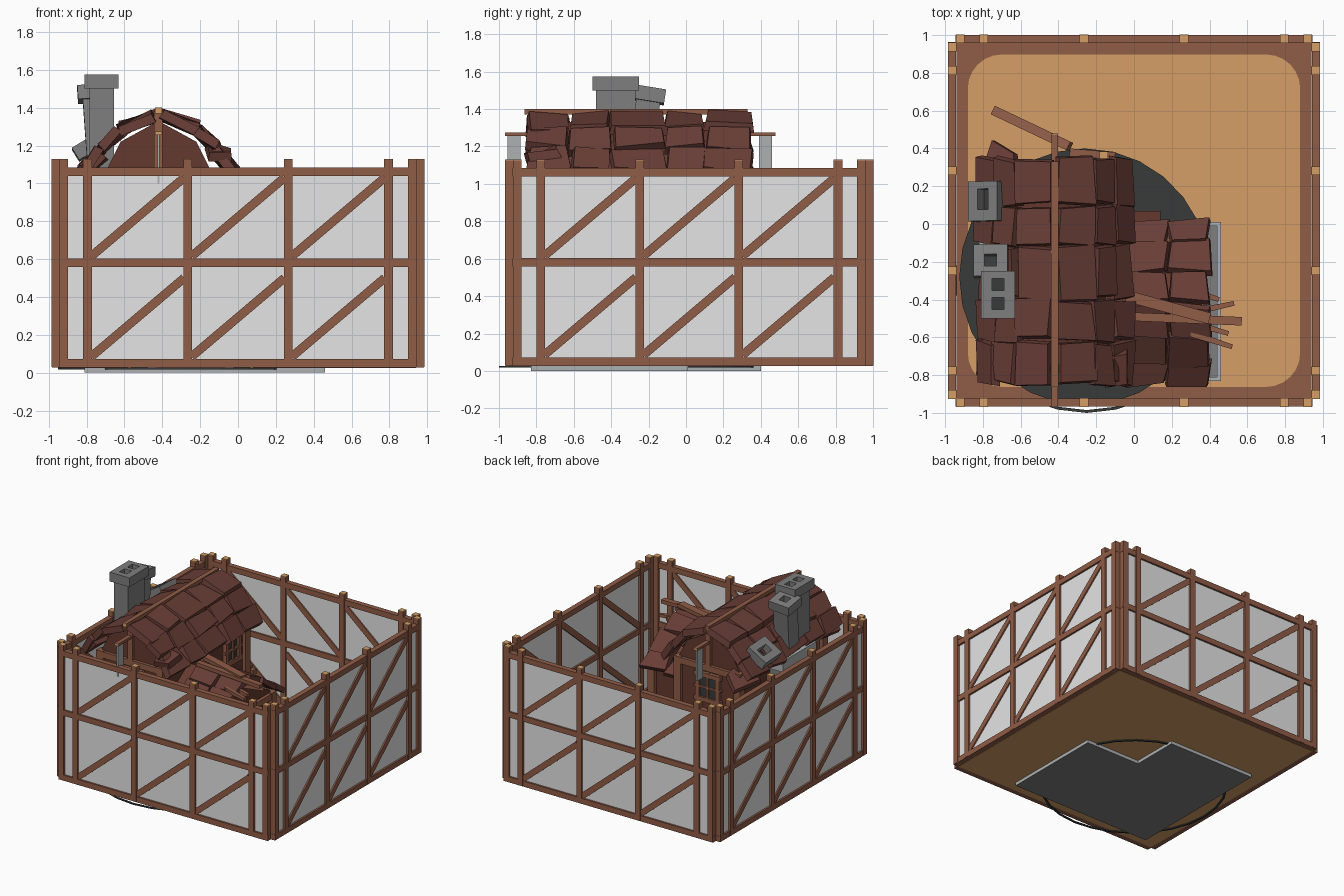
import bpy, bmesh, math, random
from mathutils import Vector as V, Matrix

if "Cube" in bpy.data.objects:
    bpy.data.objects.remove(bpy.data.objects["Cube"])
random.seed(4)

def mat(name, r, g, b):
    m = bpy.data.materials.new(name)
    m.diffuse_color = (r, g, b, 1)
    m.use_nodes = True
    m.node_tree.nodes["Principled BSDF"].inputs["Base Color"].default_value = m.diffuse_color
    return m

TIMBER = mat("brown timber", .28, .108, .063)
TAN = mat("tan sand and cut wood", .66, .345, .135)
PANEL = mat("pale grey plaster", .78, .78, .78)
TILE = mat("maroon shingle", .14, .047, .037)
WALL = mat("dark red boards", .13, .042, .028)
STONE = mat("grey stone", .21, .21, .21)
DARK = mat("charcoal", .04, .044, .044)
LIGHT = mat("light stone", .42, .44, .45)

def finish(name, bm, *mats):
    bmesh.ops.recalc_face_normals(bm, faces=bm.faces)
    me = bpy.data.meshes.new(name)
    bm.to_mesh(me); bm.free()
    for m in mats:
        me.materials.append(m)
    ob = bpy.data.objects.new(name, me)
    bpy.context.collection.objects.link(ob)
    return ob

def hexa(name, low, high, m):
    """Solid between two quads."""
    bm = bmesh.new()
    a = [bm.verts.new(p) for p in low]
    b = [bm.verts.new(p) for p in high]
    bm.faces.new(a); bm.faces.new(b)
    for i in range(4):
        j = (i + 1) % 4
        bm.faces.new((a[i], a[j], b[j], b[i]))
    return finish(name, bm, m)

def box(name, x0, x1, y0, y1, z0, z1, m):
    q = [(x0, y0), (x1, y0), (x1, y1), (x0, y1)]
    return hexa(name, [(*p, z0) for p in q], [(*p, z1) for p in q], m)

def beam(name, p0, p1, w, t, m=TIMBER, out=(0, 0, 1), taper=1):
    """Bar from p0 to p1, t thick along out and w across it."""
    p0, p1, out = V(p0), V(p1), V(out)
    d = (p1 - p0).normalized()
    o = (out - d * out.dot(d)).normalized()
    s = d.cross(o)
    ring = [s * (w / 2 * a) + o * (t / 2 * b) for a, b in ((-1, -1), (1, -1), (1, 1), (-1, 1))]
    return hexa(name, [p0 + r for r in ring], [p1 + r * taper for r in ring], m)

def prism(name, pts, f0, f1, *mats):
    """Polygon extruded between two placement functions."""
    bm = bmesh.new()
    a = [bm.verts.new(f0(*p)) for p in pts]
    b = [bm.verts.new(f1(*p)) for p in pts]
    bm.faces.new(a); bm.faces.new(b)
    for i in range(len(pts)):
        j = (i + 1) % len(pts)
        bm.faces.new((a[i], a[j], b[j], b[i]))
    return finish(name, bm, *mats)

def plate(name, pts, z0, z1, *mats):
    return prism(name, pts, lambda x, y: (x, y, z0), lambda x, y: (x, y, z1), *mats)

def oval(cx, cy, rx, ry, n):
    return [(cx + rx * math.cos(2 * math.pi * i / n), cy + ry * math.sin(2 * math.pi * i / n)) for i in range(n)]

# ground: sand slab, brown margin, rounded sand area
CY = .0175
box("ground_slab", -.94, .94, CY - .94, CY + .94, .026, .04, TAN)
box("ground_margin", -.94, .94, CY - .94, CY + .94, .04, .045, TIMBER)
rounded = []
for k, (sx, sy) in enumerate(((1, 1), (-1, 1), (-1, -1), (1, -1))):
    for i in range(7):
        a = math.pi / 2 * (k + i / 6)
        rounded.append((sx * .70 + .18 * math.cos(a), CY + sy * .70 + .18 * math.sin(a)))
plate("sand_area", rounded, .045, .052, TAN)
plate("scorched_ground", oval(-.26, -.28, .665, .68, 28), .052, .06, DARK)

# thin scorched rim showing under the slab
bm = bmesh.new()
rings = [[bm.verts.new((x, y, z)) for x, y in oval(-.25, -.3, r, r, 28)]
         for r, z in ((.7, .018), (.7, .027), (.685, .027), (.685, .018))]
for k in range(4):
    for i in range(28):
        j = (i + 1) % 28
        bm.faces.new((rings[k][i], rings[k][j], rings[(k + 1) % 4][j], rings[(k + 1) % 4][i]))
finish("scorched_rim", bm, DARK)

# four timber-framed enclosure walls
for n, side in enumerate(("front", "right", "back", "left")):
    R = Matrix.Rotation(n * math.pi / 2, 3, 'Z')
    out = R @ V((0, -1, 0))
    P = lambda u, z, d=-.9625: R @ V((u, d, z)) + V((0, CY, 0))
    beam(side + "_panel", P(-.93, .55), P(.93, .55), 1.0, .012, PANEL, out)
    for z in (.05, .58, 1.062):
        beam(side + "_rail", P(-.945, z), P(.945, z), .045, .042, TIMBER, out)
    for u in (-.92, -.795, -.265, .265, .795, .92):
        beam(side + "_post", P(u, .03), P(u, 1.125), .046, .046, TIMBER, out)
        beam(side + "_post_top", P(u, 1.125), P(u, 1.13), .046, .046, TAN, out)
    for u in (-.775, -.245, .285):
        for z in (.07, .6):
            beam(side + "_brace", P(u, z + .015), P(u + .49, z + .43), .046, .034, TIMBER, out)

# L-shaped foundation, grey underneath, with a low rim around the wing
L = [(-.81, -.83), (.46, -.83), (.46, .01), (-.03, .01), (-.03, .4), (-.81, .4)]
f = plate("foundation", L, 0, .05, LIGHT, STONE)
for p in f.data.polygons:
    if p.normal.z < -.9:
        p.material_index = 1
box("foundation_top", -.8, .445, -.82, 0, .05, .07, STONE)
for x0, x1, y0, y1 in ((.44, .46, -.83, .01), (.3, .46, -.01, .01), (-.81, -.79, -.83, -.5), (-.81, .46, -.83, -.81)):
    box("foundation_rim", x0, x1, y0, y1, .04, .09, LIGHT)

# house bodies
RX = -.42
gable = [(-.27, .06), (.27, .06), (.27, 1.08), (.2, 1.22), (0, 1.33), (-.2, 1.22), (-.27, 1.08)]
prism("main_house", gable, lambda u, z: (RX + u, -.77, z), lambda u, z: (RX + u, .3, z), WALL)
WY = -.42
wing = [(-.33, .06), (.33, .06), (.33, .76), (0, .98), (-.33, .76)]
prism("wing_house", wing, lambda u, z: (-.2, WY + u, z), lambda u, z: (.36, WY + u, z), WALL)

# house frame
for x in (RX - .27, RX + .27):
    for y in (-.77, -.24, .3):
        beam("house_post", (x, y, .06), (x, y, 1.08), .06, .06, TIMBER, (1, 0, 0))
    for z in (.13, .6, 1.05):
        beam("house_rail", (x, -.8, z), (x, .33, z), .05, .05)
for y in (-.77, .3):
    for z in (.13, .6, 1.05):
        beam("gable_rail", (RX - .29, y, z), (RX + .29, y, z), .05, .05)
    beam("gable_post", (RX, y, 1.05), (RX, y, 1.38), .045, .05, TIMBER, (0, 1, 0))
for y in (WY - .33, WY + .33):
    beam("wing_post", (.36, y, .06), (.36, y, .76), .06, .06, TIMBER, (1, 0, 0))
    for z in (.13, .73):
        beam("wing_rail", (-.14, y, z), (.39, y, z), .05, .05)
for z in (.13, .73):
    beam("wing_end_rail", (.36, WY - .33, z), (.36, WY + .33, z), .05, .05)

# windows: dark pane, frame and cross bars
def window(c, out, w=.18, h=.2):
    c, out = V(c), V(out)
    up = V((0, 0, 1))
    s = up.cross(out)
    beam("window_pane", c - up * h / 2, c + up * h / 2, w, .02, DARK, out)
    for k, t in ((-1, .035), (0, .015), (1, .035)):
        a, b = s * (w / 2 * k), up * (h / 2 * k)
        beam("window_upright", c + a - up * (h / 2 + .02), c + a + up * (h / 2 + .02), t, .05, TIMBER, out)
        beam("window_bar", c + b - s * (w / 2 + .03), c + b + s * (w / 2 + .03), t, .05, TIMBER, out)

window((RX, .305, .89), (0, 1, 0))
window((RX, -.775, .89), (0, -1, 0))
window((RX, -.775, .38), (0, -1, 0))
window((RX + .275, .12, .89), (1, 0, 0), .16)
window((RX - .275, -.6, .89), (-1, 0, 0), .16)
window((.365, WY - .17, .46), (1, 0, 0), .16)
box("house_door", RX - .1, RX + .1, .3, .325, .06, .52, TIMBER)
box("door_step", -.05, .14, .0, .07, .05, .2, WALL)

# shingles: jittered chunky slabs laid along a slope
def shingle(quad, t, j=.017):
    q = [V(p) + V([random.uniform(-j, j) for _ in range(3)]) for p in quad]
    n = (q[1] - q[0]).cross(q[3] - q[0]).normalized()
    n = n if n.z > 0 else -n
    c = sum(q, V()) / 4
    hexa("shingle", q, [c + (p - c) * .93 + n * t for p in q], TILE)

def roof(place, profile, cols, t):
    for sgn in (-1, 1):
        for (u0, z0), (u1, z1) in zip(profile, profile[1:]):
            du, dz = (u1 - u0) * .12, (z1 - z0) * .12
            for a0, a1 in zip(cols, cols[1:]):
                k = random.uniform(0, .02)
                shingle([place(sgn * u0, a0, z0), place(sgn * u0, a1, z0),
                         place(sgn * (u1 + du), a1, z1 + dz + k), place(sgn * (u1 + du), a0, z1 + dz + k)], t)

roof(lambda u, a, z: (RX + u, a, z), [(0, 1.335), (.18, 1.265), (.28, 1.165), (.37, 1.05)],
     [-.85, -.62, -.4, -.11, .1, .35], .05)
roof(lambda u, a, z: (a, WY + u, z), [(0, .985), (.15, .91), (.3, .8), (.41, .72)],
     [-.05, .18, .4], .04)
# loosened shingles
shingle([(-.82, .2, 1.0), (-.62, .22, 1.08), (-.6, .38, 1.06), (-.73, .44, .98)], .04)
shingle([(-.16, -.85, 1.12), (-.04, -.85, 1.13), (-.03, -.68, 1.15), (-.16, -.68, 1.17)], .05)
shingle([(-.82, -.82, 1.02), (-.68, -.83, 1.13), (-.68, -.66, 1.13), (-.8, -.58, 1.04)], .04)

# ridge beam, through bar and hanging banners
beam("ridge_beam", (RX, -.86, 1.385), (RX, .33, 1.385), .038, .03)
beam("ridge_end", (RX, -.863, 1.385), (RX, -.858, 1.385), .038, .03, TAN)
beam("banner_bar", (RX, -.965, 1.265), (RX, .475, 1.265), .035, .02)
for y in (-.968, .474):
    beam("banner_bar_end", (RX, y, 1.265), (RX, y + .004, 1.265), .035, .02, TAN)
for b0 in (-.955, .39):
    box("banner", RX - .006, RX + .006, b0, b0 + .07, 1.0, 1.255, LIGHT)

# chimneys
def chimney(name, cx, cy, w, d, z0, z1, holes, lean=None, r=.032):
    parts = [box(name + "_stack", cx - w / 2, cx + w / 2, cy - d / 2, cy + d / 2, z0, z1 - .07, STONE)]
    xs = [cx - w / 2 - .025, cx - w / 4, cx + w / 4, cx + w / 2 + .025]
    ys = [cy - d / 2 - .02] + [y for h in holes for y in (h - r, h + r)] + [cy + d / 2 + .02]
    for i in (0, 2):
        parts.append(box(name + "_cap_side", xs[i], xs[i + 1], ys[0], ys[-1], z1 - .075, z1, STONE))
    for i in range(0, len(ys), 2):
        parts.append(box(name + "_cap_bar", xs[1], xs[2], ys[i], ys[i + 1], z1 - .075, z1, STONE))
    parts.append(box(name + "_flue", xs[1], xs[2], ys[0] + .01, ys[-1] - .01, z1 - .072, z1 - .064, DARK))
    if lean:
        piv = V((cx, cy, z0))
        T = Matrix.Translation(piv) @ Matrix.Rotation(lean[0], 4, 'X') @ Matrix.Rotation(lean[1], 4, 'Y') @ Matrix.Translation(-piv)
        for p in parts:
            p.data.transform(T)

chimney("main_chimney", -.72, -.375, .13, .21, .06, 1.575, (-.42, -.32))
chimney("cracked_chimney", -.725, -.27, .13, .13, 1.02, 1.52, (-.27,), (-.16, -.07))
chimney("small_chimney", -.66, .11, .13, .17, 1.0, 1.27, (.12,), (-.05, -.55), .055)
box("chimney_base", -.82, -.66, -.51, -.08, .97, 1.06, LIGHT)
box("chimney_foot", -.8, -.66, -.5, -.1, .06, .97, STONE)

# fallen and broken timbers
beam("fallen_beam", (-.74, .6, .5), (-.34, .41, .66), .05, .05)
beam("fallen_beam_end", (-.34, .38, .62), (-.1, .36, .62), .04, .04)
beam("broken_post", (-.16, .36, .06), (-.16, .36, .66), .045, .045, TIMBER, (1, 0, 0))
box("broken_post_top", -.183, -.137, .337, .383, .66, .665, TAN)
beam("wing_ridge_plank", (-.04, -.38, 1.05), (.4, -.5, 1.04), .06, .03)
beam("wing_ridge_splinter", (-.02, -.49, 1.04), (.57, -.515, 1.02), .045, .03)
for y0, x1, y1 in ((-.47, .53, -.42), (-.58, .52, -.65), (-.35, .45, -.4), (-.52, .5, -.58)):
    beam("broken_rafter", (.3, y0, .95), (x1, y1, .95), .035, .035, TIMBER, (0, 0, 1), .7)
